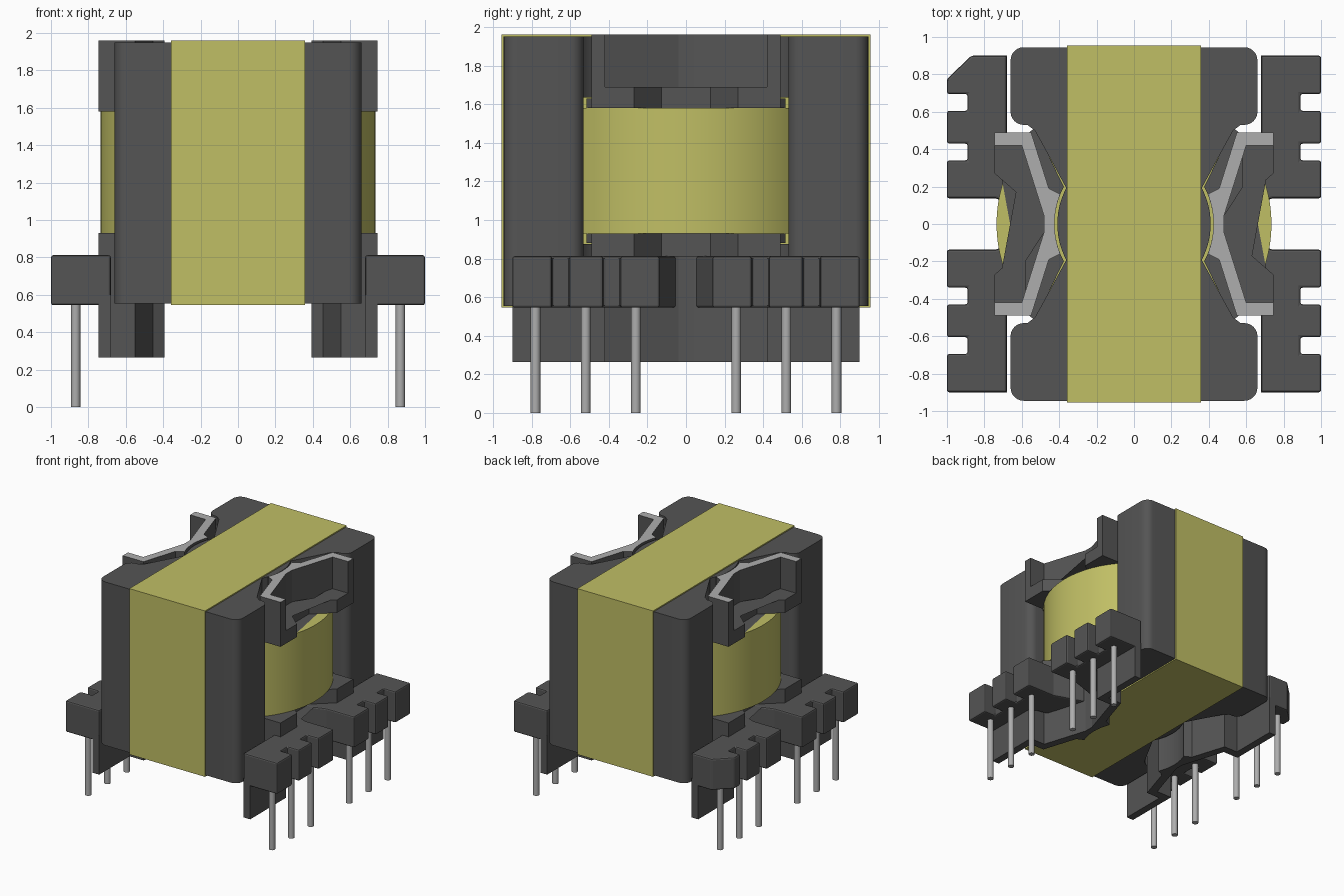
import bpy, bmesh
from math import sin, cos, pi, radians
from mathutils import Vector

if "Cube" in bpy.data.objects:
    bpy.data.objects.remove(bpy.data.objects["Cube"])


def material(name, color):
    m = bpy.data.materials.new(name)
    m.use_nodes = True
    m.diffuse_color = (*color, 1)
    m.node_tree.nodes["Principled BSDF"].inputs["Base Color"].default_value = (*color, 1)
    return m


DARK = material("dark grey", (0.09, 0.09, 0.09))
YELLOW = material("yellow tape", (0.53, 0.52, 0.13))
METAL = material("light grey", (0.42, 0.42, 0.42))


def rounded(pts, r, pick):
    """Round the picked corners of an outline."""
    out = []
    for i, p in enumerate(pts):
        p = Vector(p)
        if not pick(p):
            out.append(tuple(p))
            continue
        a = p + (Vector(pts[i - 1]) - p).normalized() * r
        b = p + (Vector(pts[(i + 1) % len(pts)]) - p).normalized() * r
        mid = a + b - p
        for k in range(7):
            t = k / 6 * pi / 2
            out.append(tuple(mid + (a - mid) * cos(t) + (b - mid) * sin(t)))
    return out


def prism(name, pts, z0, z1, mat, sx=1, sy=1, bevel=0, top=None):
    """Extrude a plan outline from z0 to z1, optionally mirrored."""
    bm = bmesh.new()
    base = bm.faces.new([bm.verts.new((x * sx, y * sy, z0)) for x, y in pts])
    new = bmesh.ops.extrude_face_region(bm, geom=[base])["geom"]
    bmesh.ops.translate(bm, vec=(0, 0, z1 - z0),
                        verts=[v for v in new if isinstance(v, bmesh.types.BMVert)])
    bmesh.ops.recalc_face_normals(bm, faces=bm.faces)
    me = bpy.data.meshes.new(name)
    me.materials.append(mat)
    if top:
        me.materials.append(top)
        for f in bm.faces:
            f.material_index = int(f.normal.z > 0.9)
    bm.to_mesh(me)
    bm.free()
    ob = bpy.data.objects.new(name, me)
    bpy.context.collection.objects.link(ob)
    if bevel:
        mod = ob.modifiers.new("soft edges", "BEVEL")
        mod.width, mod.segments = bevel, 2
    return ob


def smooth(ob):
    bpy.ops.object.select_all(action="DESELECT")
    ob.select_set(True)
    bpy.context.view_layer.objects.active = ob
    bpy.ops.object.shade_smooth_by_angle(angle=radians(35))


def cylinder(name, r, x, y, z0, z1, mat, n):
    bpy.ops.mesh.primitive_cylinder_add(vertices=n, radius=r, depth=z1 - z0,
                                        location=(x, y, (z0 + z1) / 2))
    ob = bpy.context.object
    ob.name = name
    ob.data.materials.append(mat)
    smooth(ob)


def mirror_y(half):
    """Close a half outline (y >= 0) with its mirror image."""
    return half + [(x, -y) for x, y in reversed(half) if y > 0]


def arc(r, deg, n=6):
    return [(r * cos(radians(deg * k / n)), r * sin(radians(deg * k / n))) for k in range(n + 1)]


def rect(x0, x1, y0, y1):
    return [(x0, y0), (x1, y0), (x1, y1), (x0, y1)]


# Core: waisted end plates, two outer legs
side = arc(0.41, 28) + [(0.53, 0.5), (0.57, 0.53), (0.66, 0.53), (0.66, 0.945)]
right = [(x, -y) for x, y in reversed(side) if y > 0] + side
plate = rounded(right + [(-x, -y) for x, y in right], 0.07, lambda p: abs(p.x) > 0.65)
leg = rounded(rect(-0.66, 0.66, 0.53, 0.945), 0.07, lambda p: True)
for name, z0, z1 in (("core_bottom", 0.555, 0.875), ("core_top", 1.635, 1.95)):
    smooth(prism(name, plate, z0, z1, DARK))
for name, sy in (("core_leg_back", 1), ("core_leg_front", -1)):
    smooth(prism(name, leg, 0.555, 1.95, DARK, sy=sy))

# Tape band around the core, and the round winding
prism("tape_band", rect(-0.357, 0.357, -0.955, 0.955), 0.545, 1.96, YELLOW)
cylinder("winding", 0.735, 0, 0, 0.93, 1.58, YELLOW, 96)

# Bobbin outlines
wall = mirror_y(arc(0.425, 22) + [(0.455, 0.19), (0.55, 0.49), (0.745, 0.49),
                                  (0.745, 0.42), (0.6, 0.42), (0.48, 0.04)])
# the wall outline is a loop per half, so join the halves at its two middles
half = arc(0.425, 22) + [(0.455, 0.19), (0.55, 0.49), (0.745, 0.49),
                         (0.745, 0.42), (0.6, 0.42), (0.48, 0.04)]
wall = half + [(x, -y) for x, y in reversed(half) if y > 0]
shelf = mirror_y([(0.47, 0.03), (0.745, 0.27), (0.745, 0.45), (0.58, 0.45)])
web = mirror_y(arc(0.425, 28) + [(0.53, 0.515), (0.56, 0.49), (0.6, 0.42), (0.47, 0.03)])
rail = [(0.68, 0.9), (0.68, 0.42), (0.58, 0.4), (0.48, 0.05), (0.74, 0.137), (1, 0.137)]
for y in (0.34, 0.605):
    rail += [(1, y), (0.89, y), (0.89, y + 0.09), (1, y + 0.09)]

for sname, sx in (("left", 1), ("right", -1)):
    # Bobbin walls with pale top edge, shelves and thin webs
    prism("bobbin_upper_wall_" + sname, wall, 1.58, 1.96, DARK, sx, top=METAL)
    prism("bobbin_skirt_" + sname, wall, 0.265, 0.93, DARK, sx)
    prism("bobbin_upper_shelf_" + sname, shelf, 1.58, 1.69, DARK, sx)
    prism("bobbin_lower_shelf_" + sname, shelf, 0.81, 0.93, DARK, sx)
    prism("bobbin_upper_web_" + sname, web, 1.58, 1.63, DARK, sx)
    prism("bobbin_lower_web_" + sname, web, 0.88, 0.93, DARK, sx)
    for ename, sy in (("back", 1), ("front", -1)):
        tag = sname + "_" + ename
        # Skirt end plates, notched pin rails (one with a cut corner) and pins
        prism("skirt_end_" + tag, rect(0.68, 0.745, 0.42, 0.9), 0.265, 0.6, DARK, sx, sy)
        corner = [(1, 0.775), (0.87, 0.9)] if (sx, sy) == (-1, 1) else [(1, 0.9)]
        prism("pin_rail_" + tag, rail + corner, 0.545, 0.812, DARK, sx, sy, bevel=0.012)
        for i in range(3):
            cylinder("pin_%s_%d" % (tag, i + 1), 0.025, 0.868 * sx,
                     (0.26 + 0.26 * i) * sy, 0, 0.57, METAL, 20)
